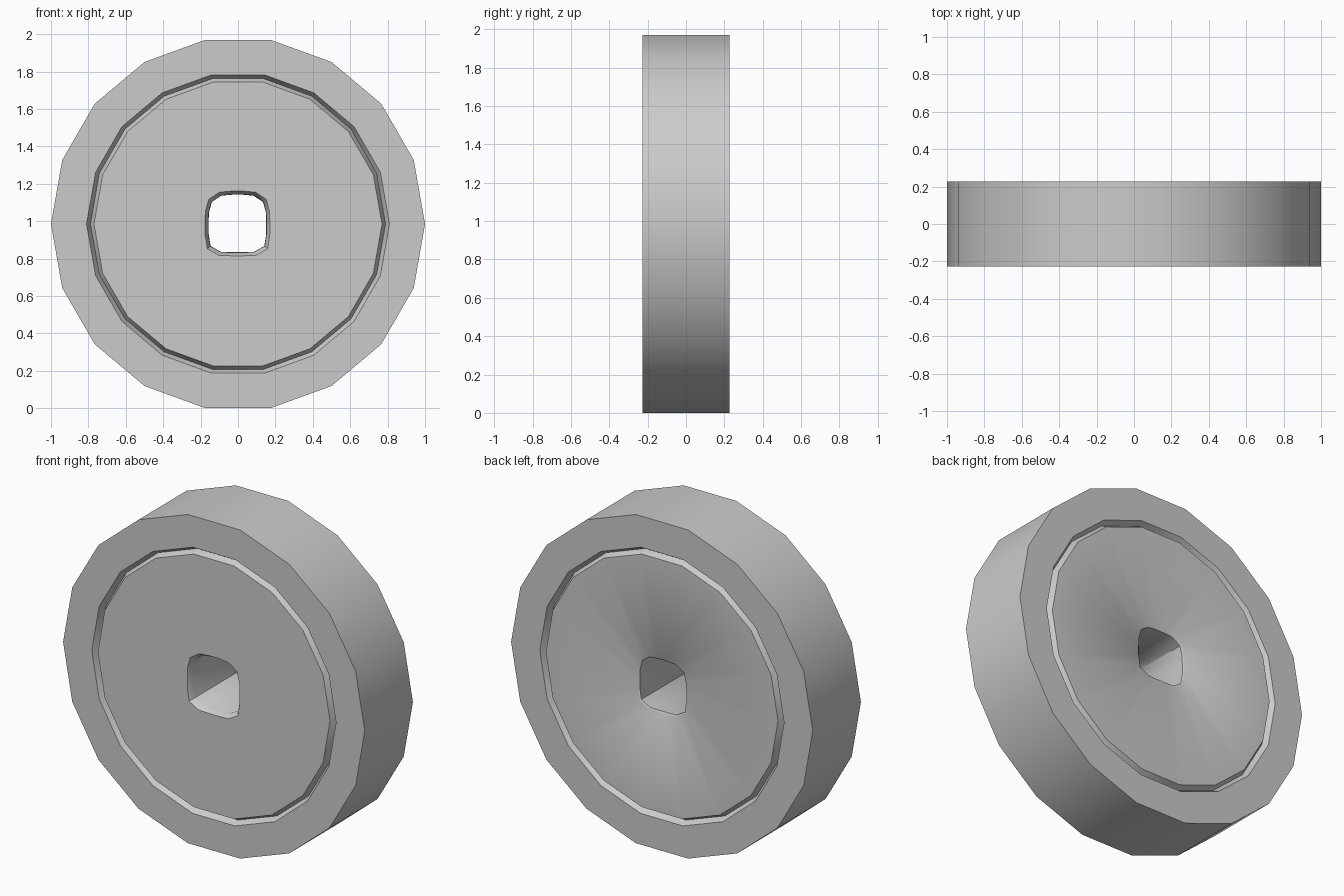
import bpy, bmesh, math

if "Cube" in bpy.data.objects:
    bpy.data.objects.remove(bpy.data.objects["Cube"])

SIDES = 18
CZ = 0.985        # wheel centre height
HALF = 0.228      # half of the wheel width


def round_ring(r):
    # regular polygon for the tread, rim and groove
    return [(r * math.cos(2 * math.pi * i / SIDES),
             r * math.sin(2 * math.pi * i / SIDES)) for i in range(SIDES)]


def square_ring(a):
    # rounded square for the axle hole, softer at its upper corners
    pts = []
    for i in range(SIDES):
        c, s = (math.cos(2 * math.pi * i / SIDES), math.sin(2 * math.pi * i / SIDES))
        n = 3.6 if s > 0 else 5.0
        r = a / (abs(c) ** n + abs(s) ** n) ** (1 / n)
        pts.append((r * c - 0.003, r * s + 0.003))
    return pts


# cross-section, front face to back face, closing through the axle hole
profile = [
    (round_ring, 1.0, -HALF), (round_ring, 0.81, -HALF),
    (round_ring, 0.789, -HALF + 0.035), (round_ring, 0.77, -HALF),
    (square_ring, 0.173, -HALF), (square_ring, 0.155, -HALF + 0.03),
    (square_ring, 0.154, HALF - 0.007), (square_ring, 0.164, HALF),
    (round_ring, 0.77, HALF), (round_ring, 0.789, HALF - 0.035),
    (round_ring, 0.81, HALF), (round_ring, 1.0, HALF),
]

bm = bmesh.new()
rings = [[bm.verts.new((x, y, z + CZ)) for x, z in shape(size)]
         for shape, size, y in profile]
for k, ring in enumerate(rings):
    nxt = rings[(k + 1) % len(rings)]
    for i in range(SIDES):
        j = (i + 1) % SIDES
        bm.faces.new((ring[i], ring[j], nxt[j], nxt[i]))
bmesh.ops.recalc_face_normals(bm, faces=bm.faces)

mesh = bpy.data.meshes.new("wheel")
bm.to_mesh(mesh)
bm.free()
wheel = bpy.data.objects.new("wheel", mesh)
bpy.context.collection.objects.link(wheel)

# smooth tread with crisp rim, groove and hole edges
bpy.context.view_layer.objects.active = wheel
wheel.select_set(True)
bpy.ops.object.shade_smooth_by_angle(angle=math.radians(40))
